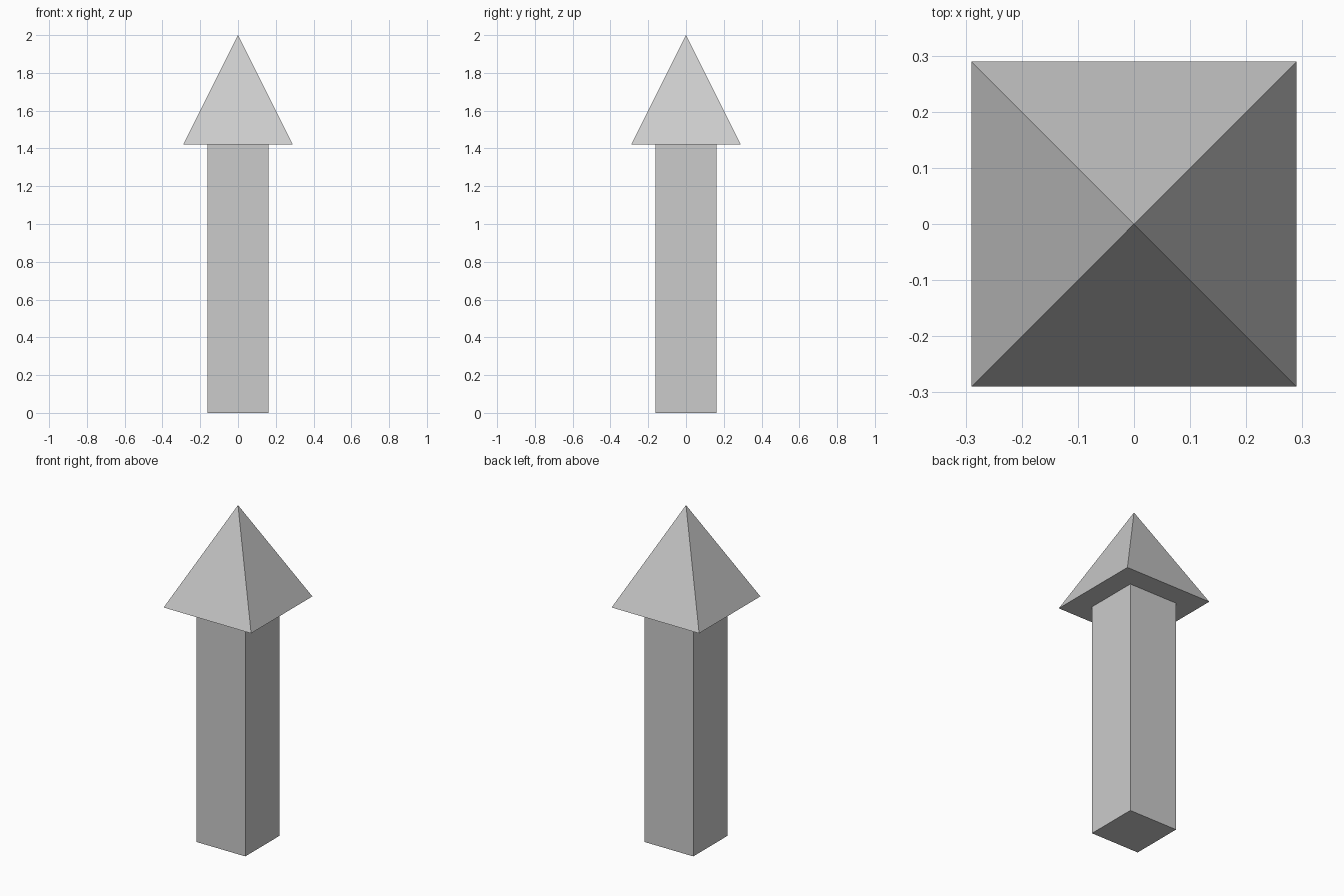
import bpy, math

if "Cube" in bpy.data.objects:
    bpy.data.objects.remove(bpy.data.objects["Cube"])

POST_HALF = 0.162
CAP_HALF = 0.29
CAP_BASE = 1.42
TOP = 2.0


def square_solid(name, half_bottom, half_top, z0, z1):
    """Four-sided cone or prism aligned with the axes."""
    bpy.ops.mesh.primitive_cone_add(
        vertices=4,
        radius1=half_bottom * math.sqrt(2),
        radius2=half_top * math.sqrt(2),
        depth=z1 - z0,
        location=(0, 0, (z0 + z1) / 2),
        rotation=(0, 0, math.radians(45)),
    )
    obj = bpy.context.object
    obj.name = name
    bpy.ops.object.transform_apply(location=True, rotation=True, scale=True)
    return obj


# Square shaft
square_solid("post", POST_HALF, POST_HALF, 0, CAP_BASE)

# Overhanging pyramid on top
square_solid("pyramid_cap", CAP_HALF, 0, CAP_BASE, TOP)
